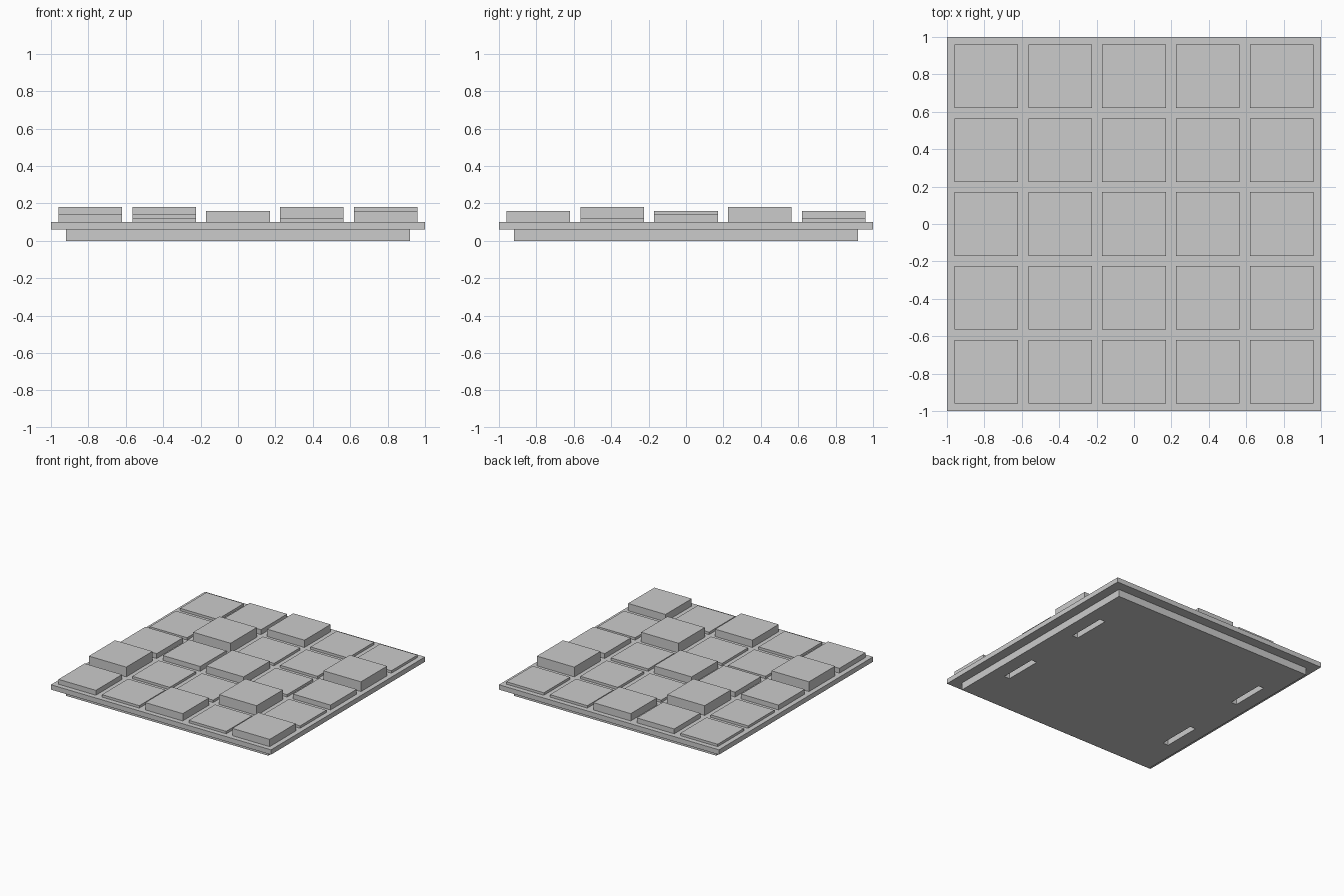
import bpy

cube = bpy.data.objects.get("Cube")
if cube:
    bpy.data.objects.remove(cube, do_unlink=True)

grey = bpy.data.materials.new("light grey")
grey.use_nodes = True
colour = (0.6, 0.6, 0.6, 1)
grey.diffuse_color = colour
grey.node_tree.nodes["Principled BSDF"].inputs["Base Color"].default_value = colour


def box(name, x, y, bottom, top, width, depth):
    """Axis-aligned box given by its centre, height range and plan size."""
    bpy.ops.mesh.primitive_cube_add(size=1, location=(x, y, (bottom + top) / 2))
    obj = bpy.context.object
    obj.name = name
    obj.scale = (width, depth, top - bottom)
    bpy.ops.object.transform_apply(location=False, rotation=False, scale=True)
    obj.data.materials.append(grey)
    return obj


# Backing block and wider panel
backing = box("backing_block", 0, 0, 0, 0.06, 1.84, 1.84)
panel = box("panel", 0, 0, 0.06, 0.10, 2, 2)

# Four mounting slots cut into the underside
for x in (-0.78, 0.78):
    for y in (-0.4, 0.4):
        cutter = box("slot_cutter", x, y, -0.05, 0.05, 0.05, 0.32)
        cutter.hide_render = True
        cut = backing.modifiers.new("slot", "BOOLEAN")
        cut.operation = "DIFFERENCE"
        cut.solver = "EXACT"
        cut.object = cutter
        bpy.context.view_layer.objects.active = backing
        bpy.ops.object.modifier_apply(modifier=cut.name)
        bpy.data.objects.remove(cutter, do_unlink=True)

# Raised tiles: one string per row from front to back, digits are height steps
STEP, PITCH, SIZE = 0.02, 0.395, 0.34
rows = ["21313", "41141", "22312", "14114", "12311"]
for j, row in enumerate(rows):
    for i, level in enumerate(row):
        box(f"tile_{j + 1}_{i + 1}", (i - 2) * PITCH, (j - 2) * PITCH,
            0.10, 0.10 + STEP * int(level), SIZE, SIZE)
